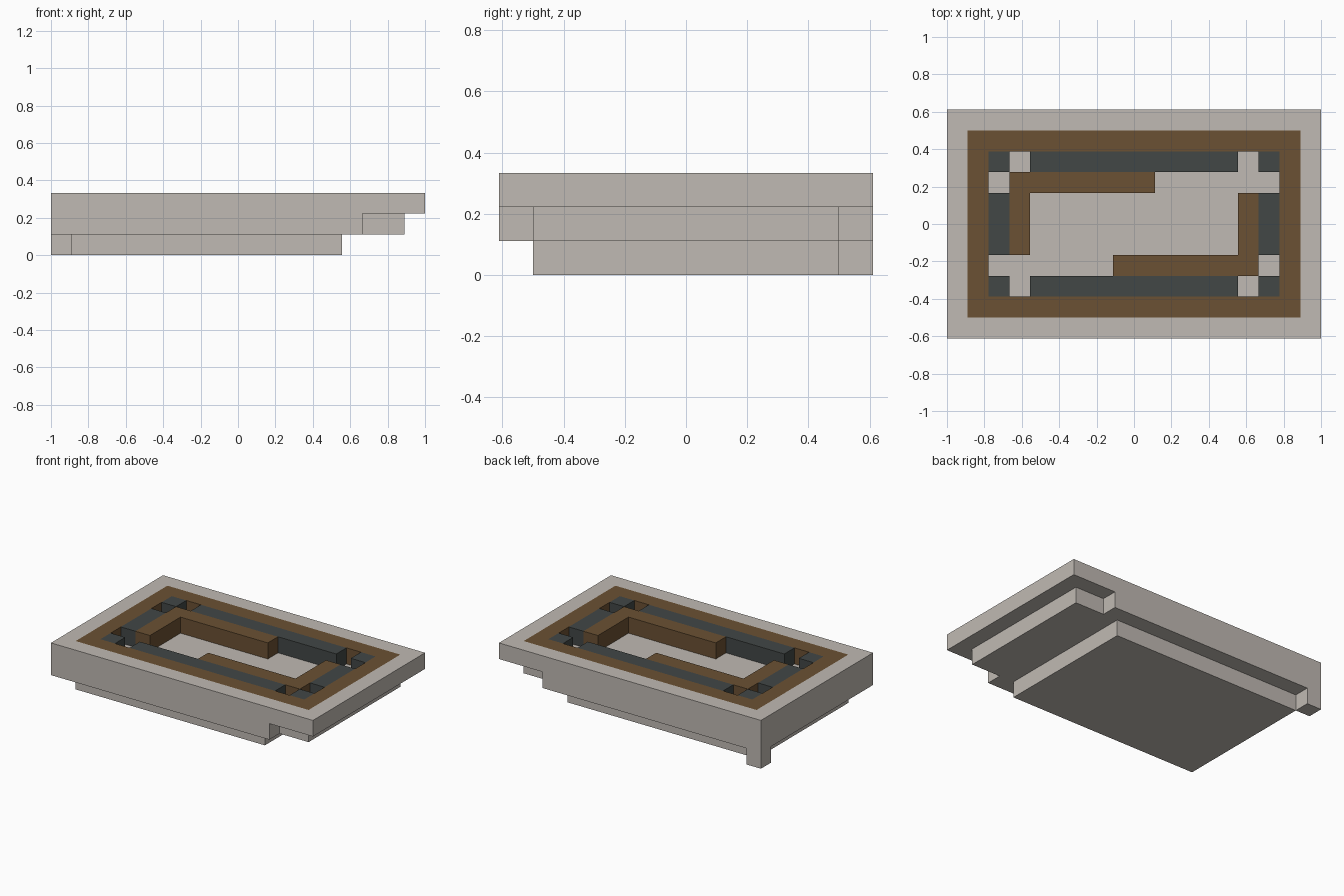
import bpy
import bmesh

CELL = 1 / 9  # the model sits on a regular block grid

if "Cube" in bpy.data.objects:
    bpy.data.objects.remove(bpy.data.objects["Cube"])


def material(name, rgb):
    mat = bpy.data.materials.new(name)
    mat.use_nodes = True
    color = (*rgb, 1)
    mat.diffuse_color = color
    mat.node_tree.nodes["Principled BSDF"].inputs["Base Color"].default_value = color
    return mat


stone = material("pale_stone", (0.527, 0.491, 0.451))
wood = material("brown_wood", (0.147, 0.082, 0.033))
slate = material("dark_slate", (0.054, 0.063, 0.061))


def rect(x0, y0, x1, y1):
    return [(x0, y0), (x1, y0), (x1, y1), (x0, y1)]


def finish(name, bm, z0, z1, mats):
    """Extrude the flat faces from z0 up to z1 and make an object."""
    result = bmesh.ops.extrude_face_region(bm, geom=bm.faces[:], use_keep_orig=True)
    for item in result["geom"]:
        if isinstance(item, bmesh.types.BMVert):
            item.co.z = z1
    for v in bm.verts:
        v.co *= CELL
    bmesh.ops.recalc_face_normals(bm, faces=bm.faces)
    mesh = bpy.data.meshes.new(name)
    bm.to_mesh(mesh)
    bm.free()
    for mat in mats:
        mesh.materials.append(mat)
    obj = bpy.data.objects.new(name, mesh)
    bpy.context.collection.objects.link(obj)
    return obj


def slab(name, outline, z0, z1, mat, turn=1):
    """Prism over an outline; turn=-1 rotates it half a turn about z."""
    bm = bmesh.new()
    bm.faces.new([bm.verts.new((x * turn, y * turn, z0)) for x, y in outline])
    return finish(name, bm, z0, z1, [mat])


# Stepped base with one corner foot
slab("lower_slab", rect(-8, -4.5, 5, 4.5), 0, 1, stone)
slab("corner_foot", rect(-9, 4.5, -8, 5.5), 0, 1, stone)
slab("middle_plate", [(-9, -5.5), (6, -5.5), (6, -4.5), (8, -4.5),
                      (8, 4.5), (6, 4.5), (6, 5.5), (-9, 5.5)], 1, 2, stone)

# Top frame: stone rim with a wooden inner band
bm = bmesh.new()
loops = [[bm.verts.new((x, y, 2)) for x, y in rect(-9 + i, -5.5 + i, 9 - i, 5.5 - i)]
         for i in range(3)]
for outer, inner in zip(loops, loops[1:]):
    for k in range(4):
        n = (k + 1) % 4
        bm.faces.new((outer[k], outer[n], inner[n], inner[k]))
frame = finish("top_frame", bm, 2, 3, [stone, wood])
for face in frame.data.polygons:
    x, y, _ = face.center / CELL
    face.material_index = int(abs(x) < 8 and abs(y) < 4.5)

# Raised inlays, repeated by half-turn symmetry
for side, turn in (("left_back", 1), ("right_front", -1)):
    slab(side + "_hook_bar", [(-6, -1.5), (-5, -1.5), (-5, 1.5), (1, 1.5),
                              (1, 2.5), (-6, 2.5)], 2, 3, wood, turn)
    slab(side + "_long_inlay", rect(-5, 2.5, 5, 3.5), 2, 3, slate, turn)
    slab(side + "_side_inlay", rect(-7, -1.5, -6, 1.5), 2, 3, slate, turn)
    slab(side + "_corner_block_a", rect(-7, 2.5, -6, 3.5), 2, 3, slate, turn)
    slab(side + "_corner_block_b", rect(6, 2.5, 7, 3.5), 2, 3, slate, turn)
